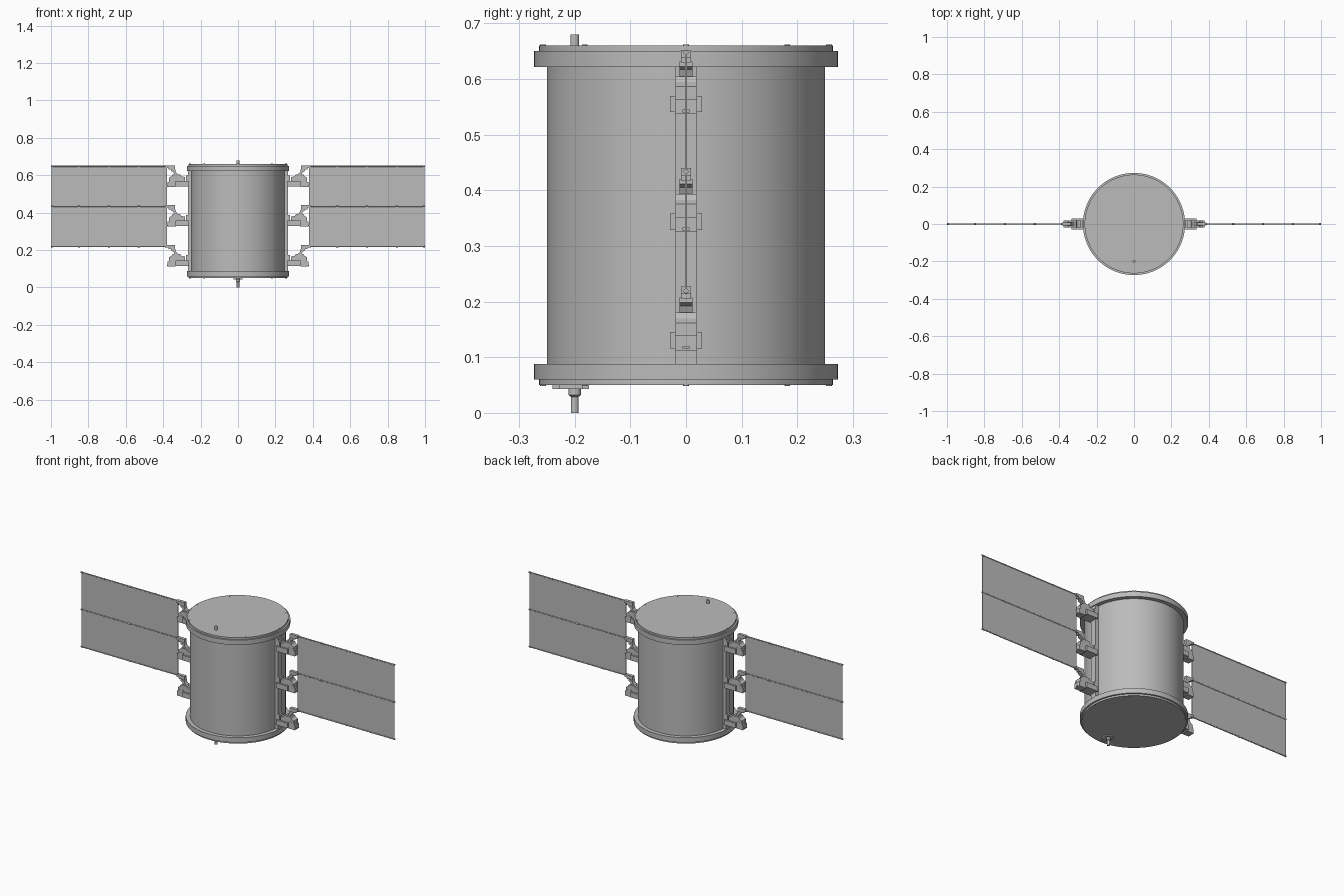
import bpy, bmesh, math
from mathutils import Matrix

cube = bpy.data.objects.get("Cube")
if cube:
    bpy.data.objects.remove(cube, do_unlink=True)

grey = bpy.data.materials.new("satin_grey")
grey.use_nodes = True
GREY = (0.5, 0.5, 0.5, 1)
grey.diffuse_color = GREY
grey.node_tree.nodes["Principled BSDF"].inputs["Base Color"].default_value = GREY


def finish(name, bm, smooth=False):
    bmesh.ops.recalc_face_normals(bm, faces=bm.faces)
    mesh = bpy.data.meshes.new(name)
    bm.to_mesh(mesh)
    bm.free()
    mesh.materials.append(grey)
    obj = bpy.data.objects.new(name, mesh)
    bpy.context.collection.objects.link(obj)
    if smooth:
        bpy.ops.object.select_all(action="DESELECT")
        bpy.context.view_layer.objects.active = obj
        obj.select_set(True)
        bpy.ops.object.shade_smooth_by_angle(angle=math.radians(30))
    return obj


def turned(name, profile, x=0, y=0, sides=96):
    """Lathe a (radius, z) profile about a vertical axis and cap both ends."""
    bm = bmesh.new()
    rings = []
    for r, z in profile:
        angles = [math.tau * i / sides for i in range(sides)]
        rings.append([bm.verts.new((x + r * math.cos(a), y + r * math.sin(a), z)) for a in angles])
    for low, high in zip(rings, rings[1:]):
        for i in range(sides):
            j = (i + 1) % sides
            bm.faces.new((low[i], low[j], high[j], high[i]))
    bm.faces.new(rings[0])
    bm.faces.new(rings[-1])
    return finish(name, bm, True)


def box(bm, x0, x1, y0, y1, z0, z1):
    size = Matrix.Diagonal((x1 - x0, y1 - y0, z1 - z0, 1))
    centre = Matrix.Translation(((x0 + x1) / 2, (y0 + y1) / 2, (z0 + z1) / 2))
    bmesh.ops.create_cube(bm, size=1, matrix=centre @ size)


def extrude_xz(bm, outline, half):
    """Extrude an (x, z) outline symmetrically along y."""
    front = [bm.verts.new((x, -half, z)) for x, z in outline]
    back = [bm.verts.new((x, half, z)) for x, z in outline]
    bm.faces.new(front)
    bm.faces.new(back[::-1])
    for i in range(len(outline)):
        j = (i + 1) % len(outline)
        bm.faces.new((front[i], back[i], back[j], front[j]))


def rod(bm, x0, x1, z, r):
    """Round rod along x."""
    matrix = Matrix.Translation(((x0 + x1) / 2, 0, z)) @ Matrix.Rotation(math.pi / 2, 4, "Y")
    bmesh.ops.create_cone(bm, cap_ends=True, segments=16, radius1=r, radius2=r,
                          depth=x1 - x0, matrix=matrix)


def both_sides(name, bm, smooth=False):
    """Make the +x part and its mirrored -x partner."""
    other = bm.copy()
    bmesh.ops.scale(other, vec=(-1, 1, 1), verts=other.verts)
    finish("left_" + name, bm, smooth)
    finish("right_" + name, other, smooth)


# Drum with end flanges and lids
turned("drum", [(0.264, 0.05), (0.264, 0.06), (0.273, 0.06), (0.273, 0.088),
                (0.25, 0.088), (0.25, 0.622), (0.273, 0.622), (0.273, 0.65),
                (0.264, 0.65), (0.264, 0.66)])

# Antennas on the lids
ANT_Y = -0.2
turned("top_antenna", [(0.008, 0.659), (0.008, 0.68)], y=ANT_Y, sides=24)
turned("bottom_antenna", [(0.007, 0), (0.007, 0.029), (0.011, 0.032), (0.011, 0.044)],
       y=ANT_Y, sides=24)
bm = bmesh.new()
box(bm, -0.024, 0.024, -0.24, -0.174, 0.043, 0.051)
bmesh.ops.bevel(bm, geom=[e for e in bm.edges if abs(e.verts[0].co.z - e.verts[1].co.z) > 0.001],
                offset=0.012, segments=4, affect="EDGES")
finish("antenna_mount", bm)

# Lid bolts
bm = bmesh.new()
for i in range(8):
    a = math.tau * i / 8
    for z in (0.05, 0.66):
        spot = Matrix.Translation((0.257 * math.cos(a), 0.257 * math.sin(a), z))
        bmesh.ops.create_cone(bm, cap_ends=True, segments=12, radius1=0.005, radius2=0.005,
                              depth=0.004, matrix=spot)
finish("lid_bolts", bm, True)

# Vertical mounting rails
bm = bmesh.new()
box(bm, 0.24, 0.268, -0.019, 0.019, 0.08, 0.63)
both_sides("rail", bm)

# Hinges
for place, z in (("lower", 0.112), ("middle", 0.325), ("upper", 0.537)):
    bm = bmesh.new()
    # clamp cheeks, base beam and latch
    for s in (-1, 1):
        box(bm, 0.262, 0.335, *sorted((s * 0.018, s * 0.029)), z + 0.004, z + 0.033)
        box(bm, 0.335, 0.37, *sorted((s * 0.013, s * 0.02)), z + 0.026, z + 0.04)
    box(bm, 0.262, 0.277, -0.019, 0.019, z + 0.004, z + 0.062)
    extrude_xz(bm, [(0.265, z + 0.004), (0.33, z + 0.004), (0.335, z), (0.376, z),
                    (0.376, z + 0.027), (0.265, z + 0.027)], 0.02)
    box(bm, 0.375, 0.379, -0.006, 0.006, z + 0.003, z + 0.008)
    # chamfered knuckle block
    extrude_xz(bm, [(0.283, z + 0.025), (0.368, z + 0.025), (0.368, z + 0.05),
                    (0.355, z + 0.058), (0.35, z + 0.068), (0.31, z + 0.068),
                    (0.304, z + 0.058), (0.283, z + 0.053)], 0.019)
    # bent arm reaching up to the panel
    extrude_xz(bm, [(0.32, z + 0.066), (0.34, z + 0.066), (0.346, z + 0.08),
                    (0.358, z + 0.086), (0.358, z + 0.095), (0.336, z + 0.095),
                    (0.332, z + 0.08)], 0.012)
    extrude_xz(bm, [(0.336, z + 0.093), (0.372, z + 0.093), (0.372, z + 0.102),
                    (0.386, z + 0.102), (0.386, z + 0.115), (0.336, z + 0.115)], 0.009)
    both_sides(place + "_hinge", bm)

# Thin panels
bm = bmesh.new()
for z0, z1 in ((0.217, 0.434), (0.434, 0.651)):
    box(bm, 0.38, 0.998, -0.0015, 0.0015, z0, z1)
both_sides("panels", bm)

# Edge and centre rods with collars
bm = bmesh.new()
for z in (0.219, 0.434, 0.648):
    rod(bm, 0.378, 0.998, z, 0.0032)
    for x in (0.385, 0.53, 0.69, 0.85, 0.994):
        rod(bm, x - 0.006, x + 0.006, z, 0.0045)
both_sides("panel_rods", bm, True)
